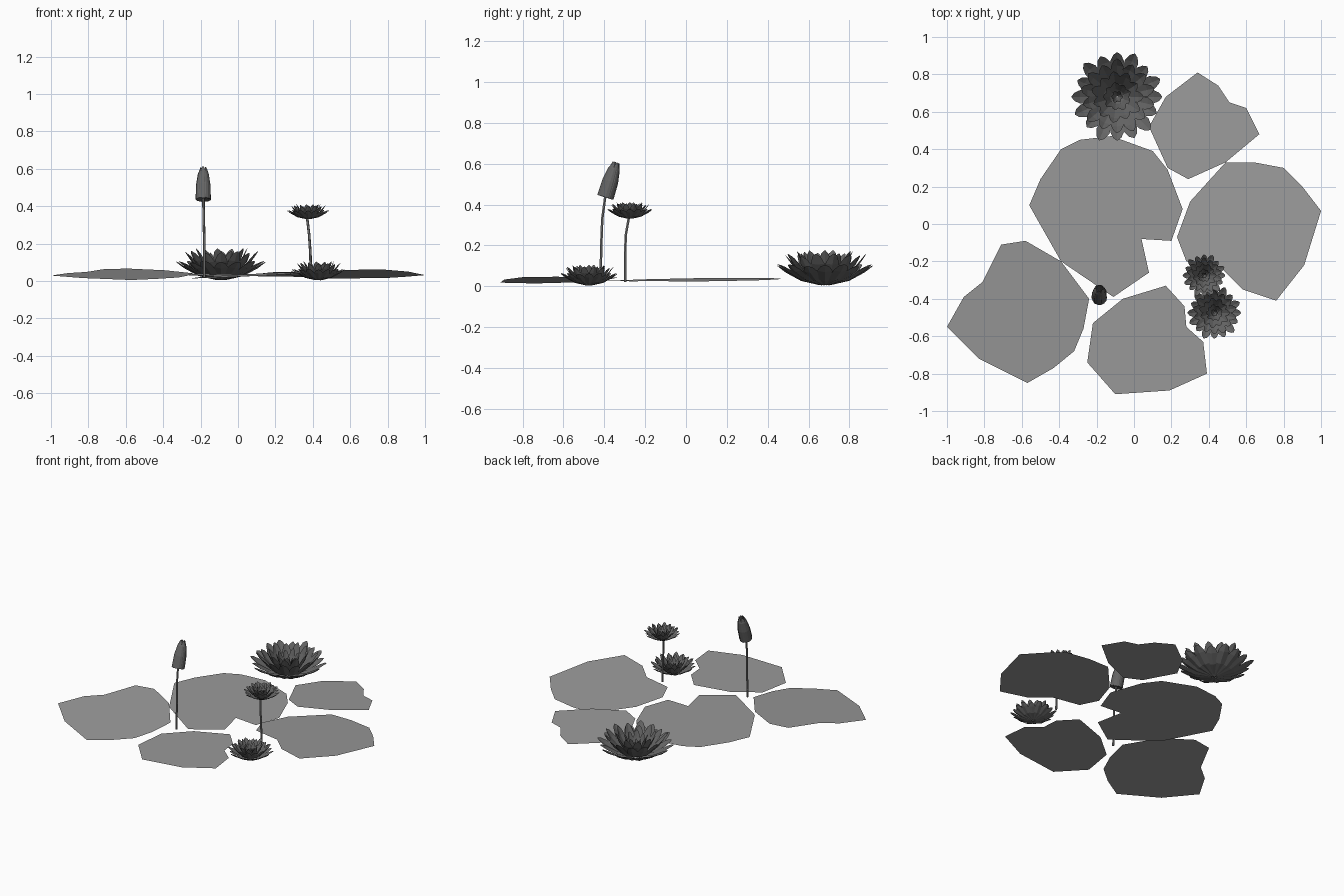
import bpy, bmesh, math
from mathutils import Vector, Matrix

if "Cube" in bpy.data.objects:
    bpy.data.objects.remove(bpy.data.objects["Cube"])


def material(name, v):
    m = bpy.data.materials.new(name)
    m.use_nodes = True
    m.diffuse_color = (v, v, v, 1)
    m.node_tree.nodes["Principled BSDF"].inputs["Base Color"].default_value = (v, v, v, 1)
    return m


pad_grey = material("pad grey", 0.32)
petal_grey = material("petal grey", 0.13)
stem_grey = material("stem grey", 0.25)


def finish(bm, name, mat):
    me = bpy.data.meshes.new(name)
    bm.to_mesh(me)
    bm.free()
    me.materials.append(mat)
    ob = bpy.data.objects.new(name, me)
    bpy.context.scene.collection.objects.link(ob)
    return ob


# Floating leaves: flat outlines, each on a slightly tilted plane
def pad(name, outline, height, slope_x, slope_y):
    bm = bmesh.new()
    cx = sum(p[0] for p in outline) / len(outline)
    cy = sum(p[1] for p in outline) / len(outline)
    vs = [bm.verts.new((x, y, max(0, height + slope_x * (x - cx) + slope_y * (y - cy))))
          for x, y in outline]
    face = bm.faces.new(vs)
    face.normal_update()
    if face.normal.z < 0:
        face.normal_flip()
    finish(bm, name, pad_grey)


pad("centre_pad", [(-.56, .1), (-.5, .24), (-.39, .4), (-.29, .45), (-.12, .47), (.1, .39),
                   (.18, .29), (.26, .08), (.2, -.09), (.04, -.08), (.08, -.26),
                   (-.11, -.39), (-.39, -.2)], .032, -.02, .01)
pad("back_pad", [(.08, .52), (.17, .68), (.34, .81), (.45, .74), (.51, .65), (.6, .62),
                 (.67, .48), (.49, .33), (.29, .24), (.18, .3)], .035, 0, -.05)
pad("left_pad", [(.49, .33), (.64, .33), (.8, .3), (.9, .2), (1, .07), (.91, -.22), (.76, -.41),
                 (.58, -.35), (.47, -.24), (.28, -.2), (.23, -.07), (.3, .12)], .037, 0, -.065)
pad("right_pad", [(-1, -.55), (-.91, -.39), (-.81, -.31), (-.71, -.11), (-.58, -.09), (-.39, -.2),
                  (-.24, -.4), (-.27, -.56), (-.32, -.68), (-.43, -.77), (-.57, -.85),
                  (-.83, -.72)], .036, 0, .08)
pad("front_pad", [(-.25, -.74), (-.22, -.53), (-.06, -.4), (.17, -.33), (.27, -.44), (.28, -.55),
                  (.37, -.63), (.39, -.8), (.19, -.89), (-.1, -.91)], .034, .05, .02)


# Petal: folded strip along a path of (radius, height, half width), ending in a point
def petal(bm, angle, path, fold=.25):
    turn = Matrix.Rotation(angle, 3, 'Z')
    rows = []
    for i, (r, z, w) in enumerate(path):
        a, b = path[max(i - 1, 0)], path[min(i + 1, len(path) - 1)]
        inward = Vector((a[1] - b[1], 0, b[0] - a[0])).normalized()
        mid = Vector((r, 0, z))
        rows.append([bm.verts.new(turn @ (mid + Vector((0, s * w, 0)) + inward * abs(s) * w * fold))
                     for s in (-1, 0, 1)])
    for lo, hi in zip(rows, rows[1:]):
        for k in (0, 1):
            bm.faces.new((lo[k], hi[k], hi[k + 1], lo[k + 1]))


# Open flower: rings of (count, tip radius, tip height, half width)
RINGS = [(16, .24, .1, .037), (14, .195, .15, .034), (11, .135, .165, .03),
         (9, .075, .145, .022), (6, .032, .11, .012)]


def flower(name, location, size, lean=0):
    bm = bmesh.new()
    for k, (n, r, z, w) in enumerate(RINGS):
        for i in range(n):
            wob = 1 + .05 * math.sin(i * 2.4 + k)
            path = [(r * f * wob, z * h * wob, w * g) for f, h, g in
                    ((.1, .02, .3), (.5, .24, .8), (.82, .66, 1), (.95, .9, .6), (1, 1, .08))]
            petal(bm, math.tau * (i + .5 * (k % 2)) / n, path)
    place = (Matrix.Translation(location) @ Matrix.Rotation(lean, 4, 'X') @ Matrix.Scale(size, 4))
    bm.transform(place)
    finish(bm, name, petal_grey)


flower("large_flower", (-.09, .68, .003), 1)
flower("small_flower", (.43, -.475, .003), .59)
flower("raised_flower", (.375, -.275, .33), .47)

# Closed bud: two rings of upright petals, leaning backwards
bm = bmesh.new()
for n, r, top, w, turn in ((7, .04, .165, .021, 0), (6, .033, .18, .018, .4)):
    for i in range(n):
        petal(bm, turn + math.tau * i / n,
              [(.006, .004, .004), (r, 0, w), (r * .95, top * .5, w), (r * .7, top * .88, w * .75),
               (r * .5, top, w * .25)], .2)
bm.transform(Matrix.Translation((-.185, -.395, .435)) @ Matrix.Rotation(-.3, 4, 'X'))
finish(bm, "bud", petal_grey)


# Stems: thin six-sided tubes through a few points
def stem(name, points, radius):
    bm = bmesh.new()
    rings = []
    for p in points:
        rings.append([bm.verts.new(Vector(p) + Vector((math.cos(a), math.sin(a), 0)) * radius)
                      for a in (math.tau * i / 6 for i in range(6))])
    for lo, hi in zip(rings, rings[1:]):
        for i in range(6):
            j = (i + 1) % 6
            bm.faces.new((lo[i], lo[j], hi[j], hi[i]))
    bm.faces.new(rings[0][::-1])
    bm.faces.new(rings[-1])
    finish(bm, name, stem_grey)


stem("bud_stem", [(-.18, -.418, .02), (-.18, -.415, .2), (-.183, -.41, .33), (-.185, -.395, .44)], .007)
stem("flower_stem", [(.39, -.298, .02), (.387, -.298, .15), (.38, -.295, .25), (.37, -.28, .335)], .007)
